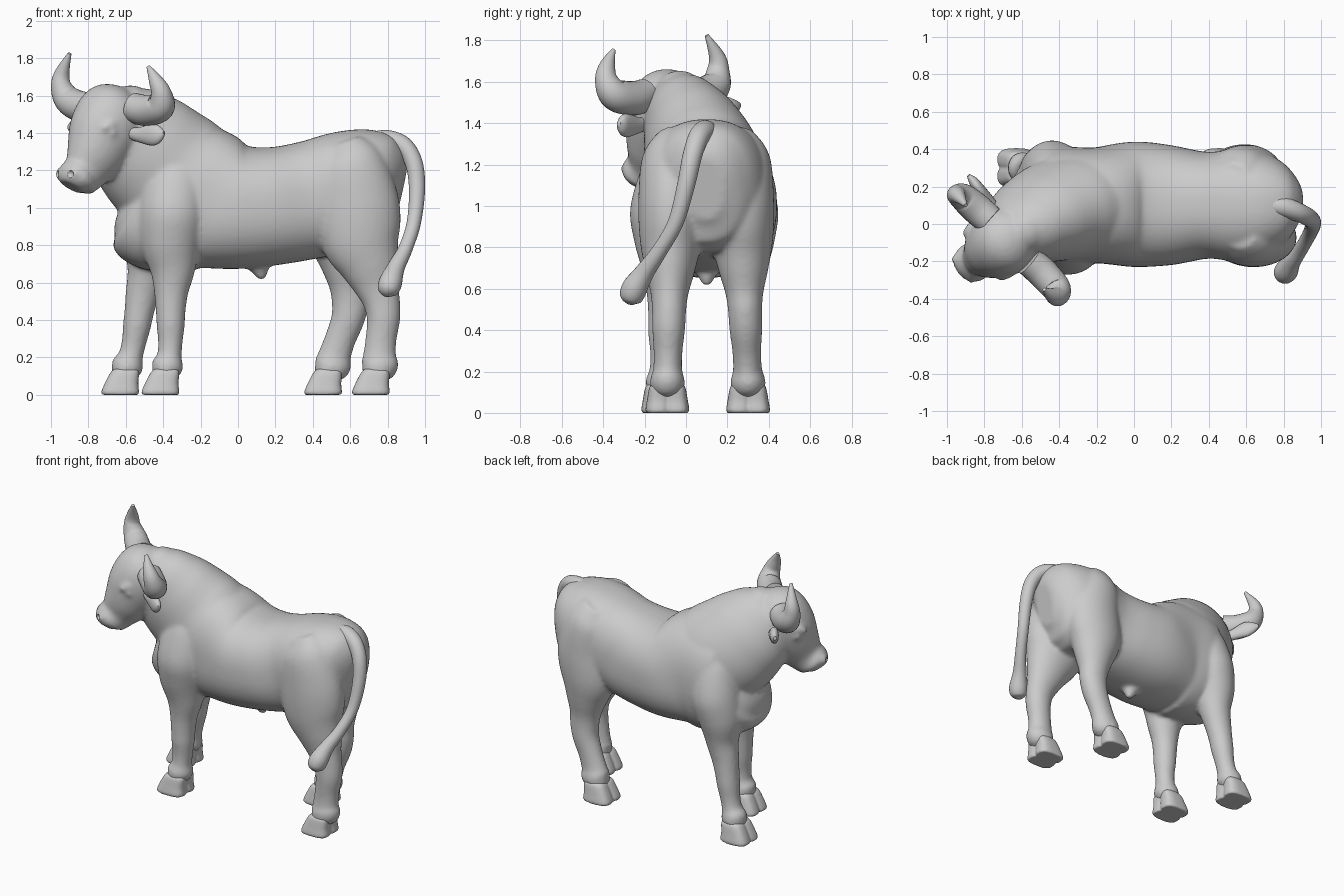
import bpy, bmesh, math
from mathutils import Vector

if "Cube" in bpy.data.objects:
    bpy.data.objects.remove(bpy.data.objects["Cube"])

clay = bpy.data.materials.new("grey clay")
clay.use_nodes = True
clay.diffuse_color = (0.6, 0.6, 0.6, 1)
clay.node_tree.nodes["Principled BSDF"].inputs["Base Color"].default_value = (0.6, 0.6, 0.6, 1)

ACROSS = Vector((0, 1, 0))
HEAD_SIDE = Vector((-0.62, 0.78, 0)).normalized()
HEAD_FWD = Vector((-0.78, -0.62, 0)).normalized()


def spline(rows, steps=6):
    """Catmull-Rom through rows of numbers."""
    rows = [list(r) for r in rows]
    rows = [rows[0]] + rows + [rows[-1]]
    out = []
    for a, b, c, d in zip(rows, rows[1:], rows[2:], rows[3:]):
        for k in range(steps):
            t = k / steps
            out.append([0.5 * (2 * q + (r - p) * t + (2 * p - 5 * q + 4 * r - s) * t * t
                               + (3 * q - p - 3 * r + s) * t ** 3) for p, q, r, s in zip(a, b, c, d)])
    return out + [rows[-1]]


def loft(bm, rows, side=ACROSS, power=2.0, sides=56, level=False):
    """Sweep ellipses along rows of x, y, z, half width, half depth."""
    rows = [r if len(r) == 5 else (*r, r[3]) for r in rows]
    pts = spline(rows)
    rings = []
    for i, p in enumerate(pts):
        ahead, behind = pts[min(i + 1, len(pts) - 1)], pts[max(i - 1, 0)]
        tangent = (Vector(ahead[:3]) - Vector(behind[:3])).normalized()
        if level:
            tangent = Vector((0, 0, 1))
        lateral = (side - tangent * side.dot(tangent)).normalized()
        depth = tangent.cross(lateral)
        ring = []
        for k in range(sides):
            c, s = math.cos(math.tau * k / sides), math.sin(math.tau * k / sides)
            u = math.copysign(abs(c) ** (2 / power), c) * max(p[3], 0.004)
            v = math.copysign(abs(s) ** (2 / power), s) * max(p[4], 0.004)
            ring.append(bm.verts.new(Vector(p[:3]) + lateral * u + depth * v))
        rings.append(ring)
    for a, b in zip(rings, rings[1:]):
        for k in range(sides):
            n = (k + 1) % sides
            bm.faces.new((a[k], a[n], b[n], b[k]))
    bm.faces.new(rings[0][::-1])
    bm.faces.new(rings[-1])


def finish(name, bm, voxel=0.0, smooth=0):
    bmesh.ops.recalc_face_normals(bm, faces=bm.faces)
    mesh = bpy.data.meshes.new(name)
    bm.to_mesh(mesh)
    bm.free()
    mesh.materials.append(clay)
    obj = bpy.data.objects.new(name, mesh)
    bpy.context.collection.objects.link(obj)
    if voxel:
        rm = obj.modifiers.new("Fuse", "REMESH")
        rm.mode, rm.voxel_size, rm.use_smooth_shade = "VOXEL", voxel, True
        sm = obj.modifiers.new("Soften", "SMOOTH")
        sm.factor, sm.iterations = 0.5, smooth
    bpy.ops.object.select_all(action="DESELECT")
    obj.select_set(True)
    bpy.context.view_layer.objects.active = obj
    bpy.ops.object.shade_smooth_by_angle(angle=math.radians(50))
    return obj


def ball(bm, place, radius):
    made = bmesh.ops.create_uvsphere(bm, u_segments=24, v_segments=16, radius=radius)
    bmesh.ops.translate(bm, verts=made["verts"], vec=place)


# Torso, neck, poll and head
body = bmesh.new()
loft(body, [(-.575, .1, 1.08, .12, .13), (-.54, .1, 1.06, .21, .26), (-.47, .1, 1.03, .28, .36),
            (-.36, .1, 1.04, .31, .39), (-.2, .1, 1.05, .31, .39), (0, .105, 1.005, .335, .335),
            (.2, .1, 1.01, .32, .315), (.4, .1, 1.045, .285, .315), (.58, .1, 1.09, .305, .32),
            (.72, .1, 1.1, .27, .315), (.82, .095, 1.09, .19, .265), (.87, .09, 1.08, .09, .15)], power=2.35)
loft(body, [(-.06, .1, 1.03, .25, .27), (-.24, .095, 1.12, .29, .335), (-.38, .08, 1.21, .28, .345),
            (-.51, .03, 1.335, .245, .315), (-.6, -.02, 1.43, .2, .265), (-.66, -.06, 1.49, .16, .2)])
ball(body, (-.575, -.03, 1.525), .13)
loft(body, [(-.59, -.02, 1.59, .09, .08), (-.65, -.06, 1.52, .18, .19), (-.71, -.1, 1.4, .185, .205),
            (-.77, -.145, 1.275, .145, .165), (-.825, -.18, 1.19, .1, .125),
            (-.868, -.21, 1.15, .108, .105), (-.89, -.225, 1.11, .065, .07)], side=HEAD_SIDE)

# Eyes with brow ridges, and nostril rims
for s in (-1, 1):
    eye = Vector((-.77, -.14, 1.4)) + HEAD_SIDE * .15 * s
    ball(body, eye, .036)
    loft(body, [(*(eye + HEAD_FWD * d + Vector((0, 0, z))), r)
                for d, z, r in ((-.08, .03, .02), (0, .045, .036), (.06, .02, .015))], sides=12)
    ball(body, Vector((-.905, -.235, 1.18)) + HEAD_SIDE * .052 * s, .04)

# Legs, from shoulder or hip down: x, z, half width across, half depth
fore = [(-.3, 1.3, .06, .09), (-.325, 1.17, .13, .16), (-.35, .98, .18, .185), (-.36, .82, .155, .165),
        (-.35, .67, .11, .122), (-.357, .55, .087, .092), (-.36, .45, .08, .08), (-.36, .37, .077, .075),
        (-.362, .28, .066, .066), (-.367, .21, .068, .066), (-.376, .16, .084, .085),
        (-.39, .115, .08, .072), (-.4, .07, .06, .05)]
hind = [(.56, 1.35, .06, .09), (.6, 1.24, .14, .18), (.635, 1.03, .16, .225), (.655, .84, .15, .215),
        (.705, .69, .12, .16), (.742, .58, .092, .12), (.767, .5, .083, .1), (.778, .41, .08, .09),
        (.765, .3, .07, .083), (.757, .21, .07, .088), (.757, .16, .084, .1),
        (.735, .115, .08, .078), (.715, .07, .06, .05)]
feet = []
for rows, near_y, far_y, shift_top, shift_foot in ((fore, -.09, .265, -.08, -.215), (hind, -.07, .265, -.04, -.255)):
    for far in (False, True):
        path = []
        for x, z, w, d in rows:
            down = min(1, max(0, (1.0 - z) / 0.85))
            y = (far_y + .035 * down) if far else (near_y - .02 * down)
            dx = shift_top + (shift_foot - shift_top) * down if far else 0
            path.append((x + dx, y, z, w, d * (.9 if far and d > .1 else 1)))
        loft(body, path)
        feet.append((path[-2][0], path[-2][1]))

# Sheath
loft(body, [(.09, .1, .74, .09), (.115, .1, .68, .055), (.13, .1, .615, .018)])
bull = finish("body", body, voxel=.012, smooth=12)

# Nostril hollows
nostrils = bmesh.new()
for s in (-1, 1):
    ball(nostrils, Vector((-.938, -.26, 1.18)) + HEAD_SIDE * .06 * s, .022)
cutter = finish("nostril_cutter", nostrils)
cutter.hide_render = True
cutter.hide_set(True)
cut = bull.modifiers.new("Nostrils", "BOOLEAN")
cut.operation, cut.object = "DIFFERENCE", cutter

# Cloven hooves: two claws fused along the middle
for label, (x, y) in zip(("fore_near", "fore_far", "hind_near", "hind_far"), feet):
    hoof = bmesh.new()
    for s in (-1, 1):
        loft(hoof, [(x - .025, y + s * .043, 0, .058, .096), (x - .025, y + s * .044, .015, .062, .101),
                    (x - .018, y + s * .041, .06, .058, .09), (x, y + s * .037, .12, .051, .076),
                    (x + .005, y + s * .035, .138, .04, .06)], power=2.8, sides=32, level=True)
    finish("hoof_" + label, hoof, voxel=.008, smooth=3)

# Horns and ears
horns = {
    "left_horn": [(-.56, -.2, 1.535, .08), (-.49, -.26, 1.52, .083), (-.415, -.345, 1.54, .077),
                  (-.41, -.385, 1.61, .056), (-.44, -.38, 1.68, .038), (-.48, -.35, 1.755, .01)],
    "right_horn": [(-.77, .02, 1.54, .08), (-.84, .08, 1.54, .083), (-.91, .14, 1.58, .075),
                   (-.945, .155, 1.65, .056), (-.94, .15, 1.72, .04), (-.9, .1, 1.825, .01)]}
for name, rows in horns.items():
    horn = bmesh.new()
    loft(horn, rows, side=HEAD_FWD, sides=24)
    finish(name, horn)
ears = {"left_ear": [(-.58, -.2, 1.4, .03), (-.53, -.235, 1.39, .03, .04), (-.46, -.285, 1.39, .03, .058),
                     (-.42, -.31, 1.395, .025, .045), (-.395, -.325, 1.4, .01, .012)],
        "right_ear": [(-.74, .07, 1.42, .03), (-.78, .13, 1.44, .03, .04), (-.83, .19, 1.47, .03, .055),
                      (-.86, .23, 1.48, .025, .04), (-.885, .26, 1.49, .01, .012)]}
for name, rows in ears.items():
    ear = bmesh.new()
    loft(ear, rows, side=HEAD_FWD, sides=20)
    finish(name, ear)

# Tail with a swollen tuft
tail = bmesh.new()
loft(tail, [(.72, .1, 1.35, .055), (.8, .09, 1.36, .055), (.885, .06, 1.33, .05), (.94, .03, 1.24, .047),
            (.957, 0, 1.1, .043), (.94, -.05, .92, .038), (.895, -.13, .78, .038), (.845, -.2, .68, .047),
            (.815, -.25, .6, .062), (.8, -.265, .55, .052), (.795, -.27, .525, .015)], sides=24)
finish("tail", tail)
